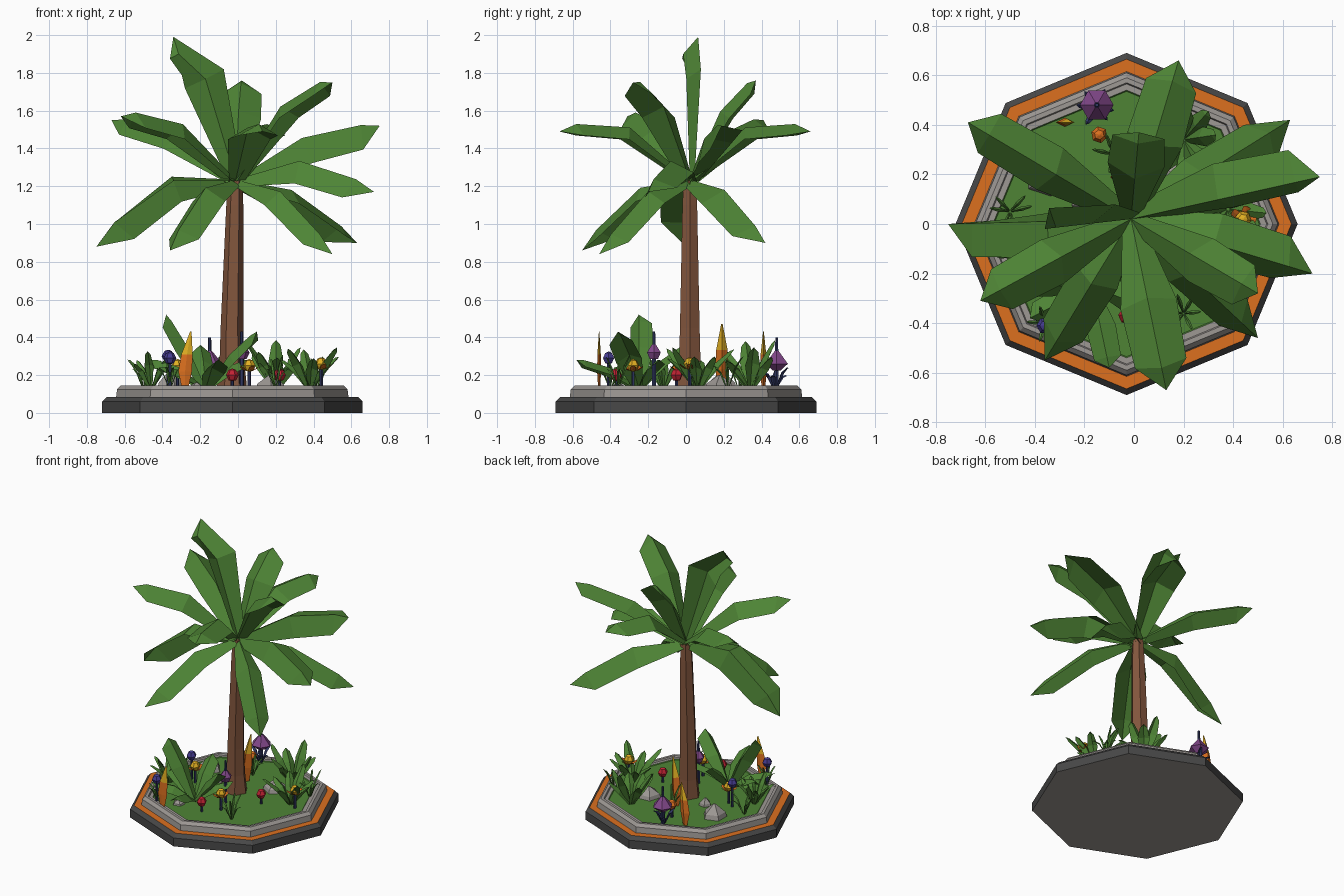
import bpy, bmesh, math, random
from mathutils import Vector

random.seed(4)
cube = bpy.data.objects.get("Cube")
if cube:
    bpy.data.objects.remove(cube, do_unlink=True)


def material(name, *rgb):
    lin = [((c / 255 + 0.055) / 1.055) ** 2.4 for c in rgb] + [1]
    m = bpy.data.materials.new(name)
    m.use_nodes = True
    m.diffuse_color = lin
    m.node_tree.nodes["Principled BSDF"].inputs["Base Color"].default_value = lin
    return m


GREEN = material("leaf green", 78, 132, 53)
BROWN = material("bark brown", 131, 86, 61)
DARK = material("dark stone", 72, 72, 72)
ORANGE = material("orange", 220, 112, 31)
GREY = material("grey stone", 157, 152, 148)
PURPLE = material("purple", 130, 72, 138)
INDIGO = material("indigo", 70, 60, 145)
NAVY = material("navy stem", 48, 55, 98)
YELLOW = material("yellow", 226, 176, 35)
RED = material("red", 195, 35, 52)


def finish(name, bm, mats):
    mesh = bpy.data.meshes.new(name)
    bm.to_mesh(mesh)
    bm.free()
    for m in mats:
        mesh.materials.append(m)
    ob = bpy.data.objects.new(name, mesh)
    bpy.context.collection.objects.link(ob)


def lathe(name, profile, center, sides, mats, bands=None, turn=0.0, flat=1.0, base=0):
    """Stack of polygon rings (radius, z, dx); bands gives a material per step."""
    bm = bmesh.new()
    rings = []
    for p in profile:
        r, z, dx = (*p, 0)[:3]
        angles = [turn + math.tau * i / sides for i in range(sides)]
        rings.append([bm.verts.new((center[0] + dx + r * math.cos(a),
                                    center[1] + flat * r * math.sin(a), z)) for a in angles])
    for k in range(len(rings) - 1):
        for i in range(sides):
            j = (i + 1) % sides
            f = bm.faces.new((rings[k][i], rings[k][j], rings[k + 1][j], rings[k + 1][i]))
            f.material_index = bands[k] if bands else 0
    bm.faces.new(rings[0][::-1]).material_index = base
    bm.faces.new(rings[-1]).material_index = bands[-1] if bands else 0
    finish(name, bm, mats)


def leaf(bm, root, tip, half, lift, lean=0.0, fold=0.7, shape=(0.35, 1, 0.92)):
    """Folded blade along a bent path, ending in a blunt point."""
    root, tip = Vector(root), Vector(tip)
    ctrl = (root + tip) / 2 + Vector((0, 0, 2 * lift))

    def at(t):
        return root * (1 - t) ** 2 + ctrl * 2 * t * (1 - t) + tip * t * t

    hint = Vector((0, -lean, 1))
    rows = []
    for t, w in zip((0, 0.46, 0.87), shape):
        d = (at(t + 0.05) - at(t - 0.05)).normalized()
        side = d.cross(hint).normalized()
        down = -side.cross(d)
        p, w = at(t), w * half
        rows.append([bm.verts.new(q) for q in
                     (p - side * w + down * w * fold, p, p + side * w + down * w * fold)])
    for a, b in zip(rows, rows[1:]):
        for i in (0, 1):
            bm.faces.new((a[i], a[i + 1], b[i + 1], b[i]))
    end = bm.verts.new(tip)
    for i in (0, 1):
        bm.faces.new((rows[-1][i], rows[-1][i + 1], end))


# Octagonal planter with painted ledge, stone rim, lawn and stone underside
lathe("planter", [(0.69, 0), (0.69, 0.06), (0.665, 0.085), (0.615, 0.085), (0.61, 0.125),
                  (0.59, 0.145), (0.57, 0.145), (0.565, 0.135), (0.54, 0.135), (0.535, 0.13)],
      (-0.03, 0), 8, [DARK, ORANGE, GREY, GREEN], [0, 0, 1, 2, 2, 2, 2, 2, 3], base=2)

# Palm trunk
lathe("palm_trunk", [(0.08, 0.13), (0.066, 0.26), (0.06, 0.45), (0.052, 0.8, 0.008),
                     (0.045, 1.1, 0.015), (0.038, 1.23, 0.018)], (-0.032, 0.02), 6, [BROWN])

# Palm crown: tip, bend, lean towards the front, half width, fold depth
fronds = [
    ((-0.36, -0.02, 1.875), 0.24, 6, 0.115, 0.6), ((-0.67, 0.41, 1.55), 0.1, 0.1, 0.1, 0.8),
    ((-0.75, 0, 0.88), 0.18, -0.6, 0.11, 0.9), ((-0.62, -0.31, 1.57), 0.14, 0, 0.1, 0.9),
    ((-0.36, -0.55, 0.86), 0.13, 0, 0.1, 0.8), ((0.13, -0.67, 1.49), 0.16, 0, 0.115, 0.6),
    ((0.5, -0.46, 0.84), 0.12, 0.1, 0.085, 0.9), ((0.5, -0.28, 1.75), 0.15, 0, 0.1, 0.8),
    ((0.72, -0.2, 1.17), 0.13, 0.3, 0.105, 0.9), ((0.75, 0.19, 1.52), 0.09, 0.6, 0.11, 0.9),
    ((0.63, 0.42, 0.9), 0.1, -0.2, 0.11, 0.9), ((0.18, 0.66, 1.49), 0.16, 0, 0.115, 0.6),
    ((0.02, 0.37, 1.76), 0.12, 0, 0.115, 0.6),
]
for n, (tip, lift, lean, half, fold) in enumerate(fronds):
    bm = bmesh.new()
    leaf(bm, (-0.012, 0.02, 1.235), tip, half, lift, lean, fold)
    finish(f"palm_frond_{n + 1}", bm, [GREEN])

# Broad-leaved plant beside the trunk
bm = bmesh.new()
for tip, half in (((-0.38, -0.25, 0.52), 0.065), ((0.1, -0.36, 0.43), 0.07),
                  ((-0.1, -0.58, 0.28), 0.06), ((-0.46, -0.14, 0.28), 0.055),
                  ((-0.2, 0.0, 0.36), 0.055), ((-0.42, -0.38, 0.24), 0.05),
                  ((0.06, -0.14, 0.28), 0.045)):
    leaf(bm, (-0.17, -0.25, 0.13), tip, half, 0.04, 0.2)
finish("broad_leaf_plant", bm, [GREEN])


# Leafy rosettes and grass tufts
def rosette(name, center, count, reach, height, half, mat=GREEN):
    bm = bmesh.new()
    for i in range(count):
        a = math.tau * (i + random.uniform(-0.25, 0.25)) / count
        r = reach * random.uniform(0.75, 1.05)
        h = height * random.uniform(0.6, 1.1)
        leaf(bm, (*center, 0.12),
             (center[0] + r * math.cos(a), center[1] + r * math.sin(a), 0.13 + h),
             half, 0.04, shape=(0.3, 1, 0.6))
    finish(name, bm, [mat])


rosette("right_plant", (0.38, 0.06), 8, 0.2, 0.21, 0.034)
rosette("back_plant", (0.2, 0.34), 8, 0.17, 0.24, 0.04)
rosette("left_plant", (-0.46, -0.12), 8, 0.13, 0.2, 0.024)
rosette("navy_tuft", (-0.15, 0.47), 6, 0.08, 0.1, 0.015, NAVY)
for n, c in enumerate(((-0.36, -0.4), (0.2, -0.36), (-0.08, 0.28), (0.42, 0.22),
                       (-0.5, 0.05))):
    rosette(f"grass_tuft_{n + 1}", c, 6, 0.09, 0.16, 0.009)

# Pyramid rocks
for n, (x, y, r, h) in enumerate(((-0.36, 0.19, 0.085, 0.09), (0.17, 0.18, 0.085, 0.07),
                                  (-0.21, 0.08, 0.045, 0.05), (-0.22, -0.36, 0.045, 0.03))):
    lathe(f"rock_{n + 1}", [(r, 0.12), (r * 0.85, 0.13 + h * 0.35), (0.008, 0.13 + h)],
          (x, y), 5, [GREY], turn=n)

# Hanging bell flowers on navy stems
for n, (x, y, z, r) in enumerate(((-0.15, 0.48, 0.26, 0.068), (0.02, -0.17, 0.32, 0.042))):
    lathe(f"bell_flower_{n + 1}",
          [(0.012, 0.12), (0.012, z - 0.035), (0.025, z - 0.035), (r, z), (0.012, z + r),
           (0.01, z + r), (0.008, z + r + 0.07)],
          (x, y), 6, [NAVY, PURPLE], [0, 1, 1, 1, 0, 0])

# Round blossoms on stems
blossoms = [
    ("indigo", INDIGO, -0.36, -0.41, 0.29), ("indigo", INDIGO, -0.37, 0.0, 0.3),
    ("red", RED, -0.03, -0.37, 0.2), ("red", RED, 0.22, -0.05, 0.2),
    ("yellow", YELLOW, 0.44, 0.02, 0.26), ("yellow", YELLOW, 0.06, -0.28, 0.25),
    ("yellow", YELLOW, -0.32, -0.03, 0.25), ("orange", ORANGE, -0.14, 0.36, 0.22),
]
for n, (label, mat, x, y, z) in enumerate(blossoms):
    lathe(f"{label}_blossom_{n + 1}",
          [(0.009, 0.12), (0.009, z - 0.03), (0.02, z - 0.027), (0.034, z),
           (0.02, z + 0.027), (0.004, z + 0.034)],
          (x, y), 6, [NAVY, mat], [0, 1, 1, 1, 1], turn=n)
    # Orange petals under the yellow blossoms
    if label == "yellow":
        bm = bmesh.new()
        for i in range(5):
            a = math.tau * i / 5
            leaf(bm, (x, y, z - 0.03), (x + 0.055 * math.cos(a), y + 0.055 * math.sin(a), z),
                 0.016, -0.005, fold=0.2)
        finish(f"orange_petals_{n + 1}", bm, [ORANGE])

# Flame-shaped flowers, orange below and yellow at the tip
flames = ((-0.28, -0.46, 0.43, 0.3), (-0.28, 0.41, 0.43, 0.5), (-0.06, 0.19, 0.47, 1))
for n, (x, y, top, flat) in enumerate(flames):
    h = top - 0.13
    lathe(f"flame_flower_{n + 1}",
          [(0.015, 0.12), (0.036, 0.13 + h * 0.3), (0.03, 0.13 + h * 0.6, 0.01),
           (0.004, top, 0.03)],
          (x, y), 4, [ORANGE, YELLOW], [0, 0, 1], flat=flat)
